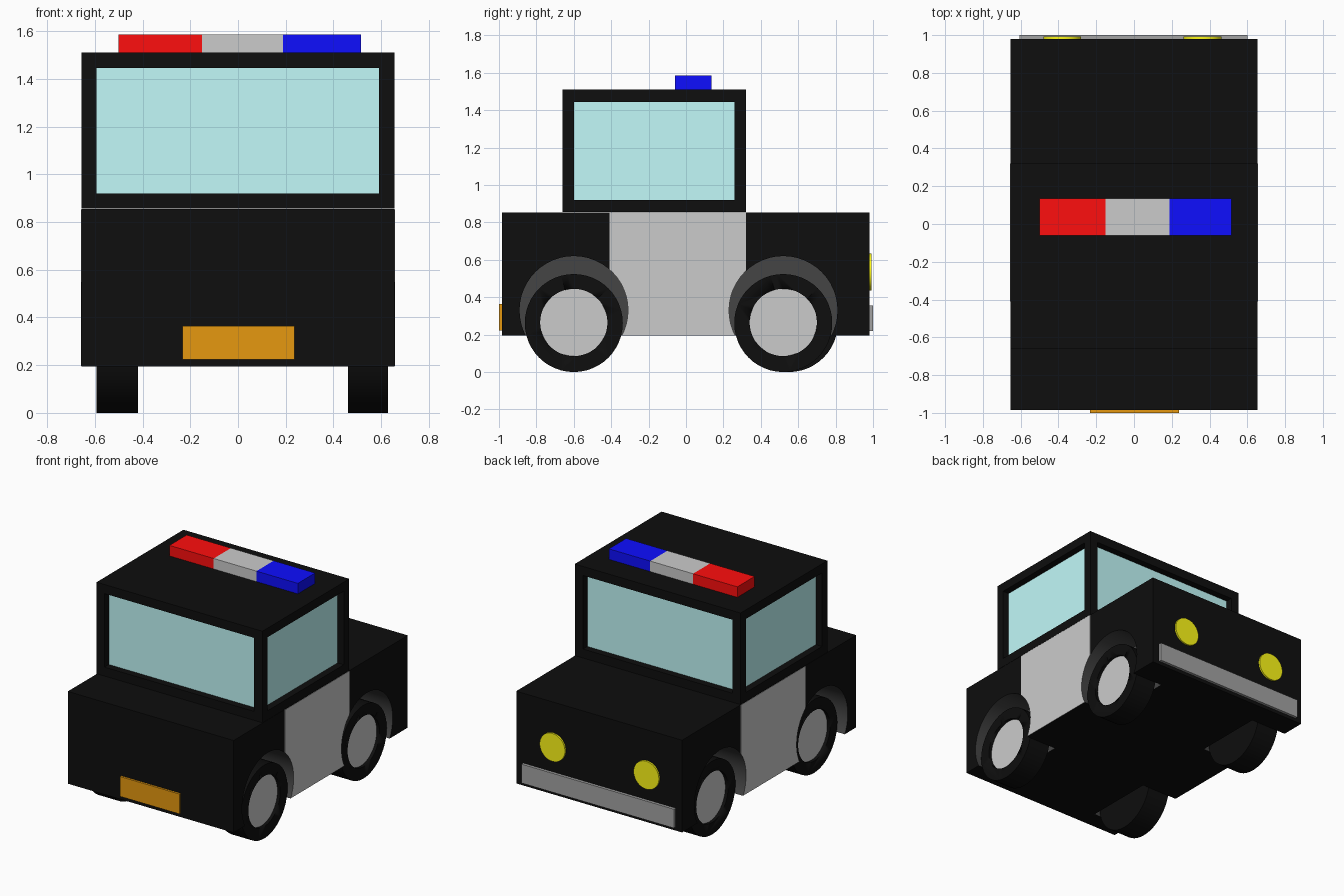
import bpy
import math

if "Cube" in bpy.data.objects:
    bpy.data.objects.remove(bpy.data.objects["Cube"])


def material(name, *rgb):
    """Flat colour given as display values, converted to linear."""
    m = bpy.data.materials.new(name)
    lin = [c / 12.92 if c < .04 else ((c + .055) / 1.055) ** 2.4 for c in rgb]
    m.diffuse_color = (*lin, 1)
    m.use_nodes = True
    m.node_tree.nodes["Principled BSDF"].inputs["Base Color"].default_value = m.diffuse_color
    return m


BLACK = material("black", .055, .055, .055)
WELL = material("well_grey", .27, .27, .27)
SILVER = material("silver", .8, .8, .8)
CHROME = material("bumper_grey", .64, .64, .64)
GLASS = material("glass", .76, .98, .98)
RED = material("red", 1, .055, .055)
BLUE = material("blue", .055, .055, 1)
ORANGE = material("orange", .9, .6, .06)
YELLOW = material("yellow", 1, .98, .09)


def box(name, x, y, z, mat):
    """Box from (min, max) ranges on each axis."""
    bpy.ops.mesh.primitive_cube_add(size=1, location=[sum(r) / 2 for r in (x, y, z)])
    o = bpy.context.object
    o.name = name
    o.scale = [r[1] - r[0] for r in (x, y, z)]
    bpy.ops.object.transform_apply(location=True, rotation=True, scale=True)
    o.data.materials.append(mat)
    return o


def disc(name, axis, span, a, z, radius, mat):
    """Cylinder along x or y; a is the position on the other horizontal axis."""
    mid = sum(span) / 2
    along_x = axis == 'x'
    bpy.ops.mesh.primitive_cylinder_add(
        vertices=48, radius=radius, depth=abs(span[1] - span[0]),
        location=(mid, a, z) if along_x else (a, mid, z),
        rotation=(0, math.pi / 2, 0) if along_x else (math.pi / 2, 0, 0))
    o = bpy.context.object
    o.name = name
    bpy.ops.object.transform_apply(location=True, rotation=True, scale=True)
    o.data.materials.append(mat)
    bpy.ops.object.shade_smooth_by_angle(angle=math.radians(30))
    return o


def cut(cutter, *targets):
    """Subtract the cutter from each target, then delete it."""
    cutter.hide_render = True
    for target in targets:
        bpy.context.view_layer.objects.active = target
        mod = target.modifiers.new("cut", 'BOOLEAN')
        mod.operation = 'DIFFERENCE'
        mod.solver = 'EXACT'
        mod.material_mode = 'TRANSFER'
        mod.object = cutter
        bpy.ops.object.modifier_apply(modifier=mod.name)
    bpy.data.objects.remove(cutter)


# Lower body and side door panels
body = box("body", (-.655, .655), (-.985, .98), (.195, .854), BLACK)
doors = {s: box(n + "_door", sorted((s * .65, s * .657)), (-.41, .32), (.196, .853), SILVER)
         for s, n in ((1, "right"), (-1, "left"))}

# Wheels with sunken hubs, and the arches cut around them: side, y, inner x, outer x
for s, y, inner, outer in ((1, -.6, .46, .628), (1, .52, .46, .628),
                           (-1, -.6, .42, .592), (-1, .55, .42, .592)):
    name = ("right" if s > 0 else "left") + ("_front" if y < 0 else "_rear")
    cut(disc(name + "_arch_cutter", 'x', (s * (inner - .05), s * .8), y, .33, .29, WELL),
        body, doors[s])
    tyre = disc(name + "_tyre", 'x', (s * inner, s * outer), y, .262, .262, BLACK)
    cut(disc(name + "_rim_cutter", 'x', (s * (outer - .03), s * .8), y, .265, .18, BLACK), tyre)
    disc(name + "_hub", 'x', (s * (outer - .05), s * (outer - .022)), y, .265, .18, SILVER)

# Cabin with a recessed window on all four sides
cabin = box("cabin", (-.655, .655), (-.66, .32), (.856, 1.51), BLACK)
GX, GY, GZ = (-.592, .59), (-.6, .258), (.92, 1.445)
for name, hole_x, hole_y, x, y in (
        ("front", GX, (-.8, -.61), GX, (-.611, -.608)),
        ("back", GX, (.27, .5), GX, (.268, .271)),
        ("right", (.605, .8), GY, (.603, .606), GY),
        ("left", (-.8, -.605), GY, (-.606, -.603), GY)):
    cut(box(name + "_window_cutter", hole_x, hole_y, GZ, BLACK), cabin)
    box(name + "_window", x, y, GZ, GLASS)

# Roof light bar
for name, x, mat in (("red_light", (-.5, -.15), RED), ("centre_light", (-.15, .188), SILVER),
                     ("blue_light", (.188, .515), BLUE)):
    box(name, x, (-.06, .135), (1.505, 1.585), mat)

# Number plate, bumper and headlights
box("number_plate", (-.233, .237), (-1, -.975), (.223, .365), ORANGE)
box("bumper", (-.605, .6), (.97, 1), (.22, .355), CHROME)
for name, x in (("left_headlight", -.38), ("right_headlight", .362)):
    disc(name, 'y', (.97, .992), x, .535, .1, YELLOW)
